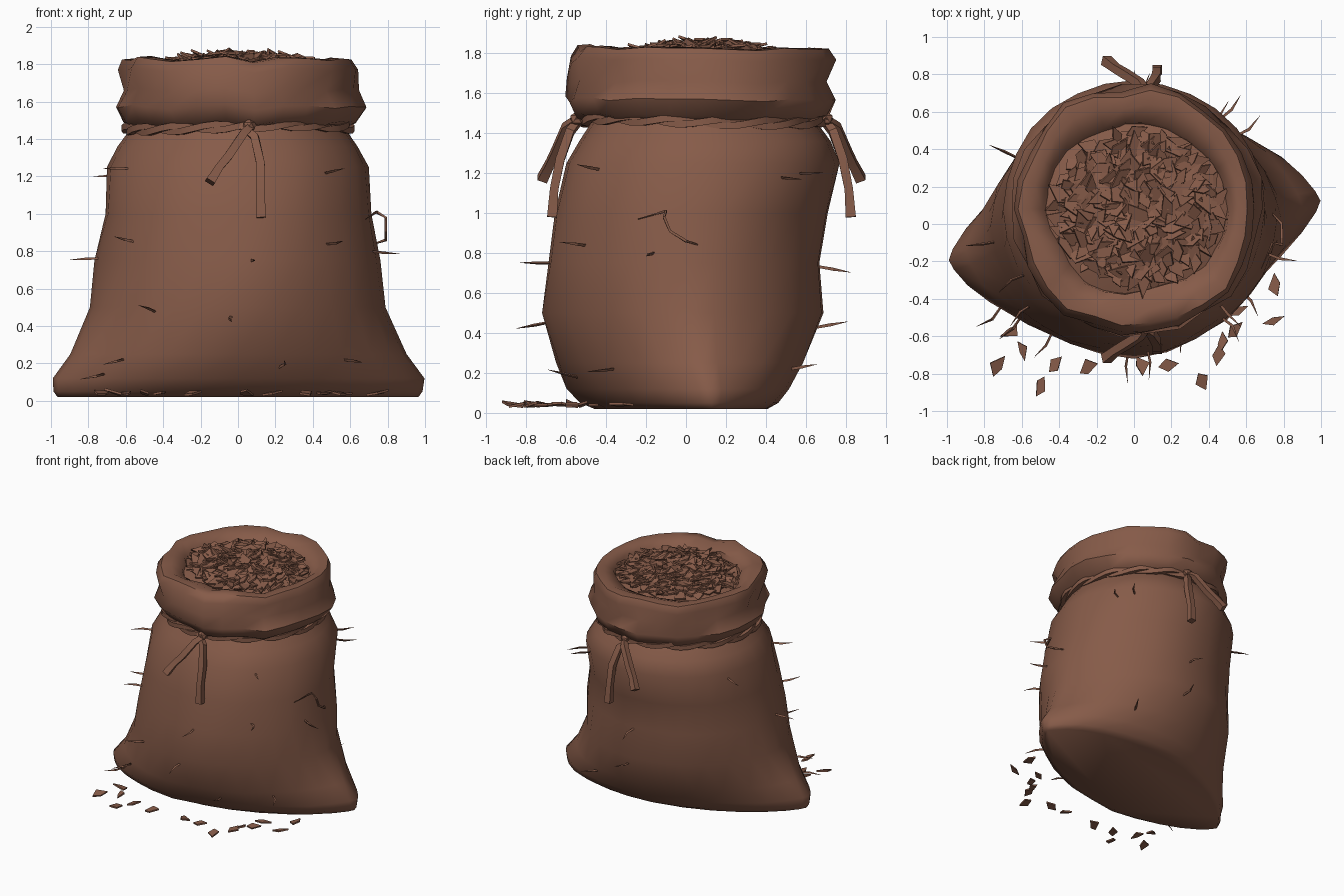
import bpy, bmesh, math, random
from mathutils import Vector, noise

if "Cube" in bpy.data.objects:
    bpy.data.objects.remove(bpy.data.objects["Cube"])

random.seed(4)
brown = bpy.data.materials.new("burlap_brown")
brown.diffuse_color = (0.24, 0.105, 0.066, 1)
brown.use_nodes = True
brown.node_tree.nodes["Principled BSDF"].inputs["Base Color"].default_value = brown.diffuse_color


def finish(bm, name, angle=None):
    bmesh.ops.recalc_face_normals(bm, faces=bm.faces)
    me = bpy.data.meshes.new(name)
    bm.to_mesh(me)
    bm.free()
    me.materials.append(brown)
    ob = bpy.data.objects.new(name, me)
    bpy.context.collection.objects.link(ob)
    if angle:
        bpy.ops.object.select_all(action='DESELECT')
        ob.select_set(True)
        bpy.context.view_layer.objects.active = ob
        bpy.ops.object.shade_smooth_by_angle(angle=math.radians(angle))
    return ob


def ring_point(row, t):
    """Point on a lens-like ring: z, half width, front y, back y, pointiness, skew."""
    z, a, yf, yb, p, k = row
    c, s = math.cos(t), math.sin(t)
    y = (yf + yb) / 2 + (yb - yf) / 2 * math.copysign(abs(s) ** p, s)
    return Vector((a * c, y + k * a * c, z))


def loft(bm, rows, n, wobble, cap=False):
    rings = []
    for row in rows:
        ring = []
        for i in range(n):
            v = ring_point(row, 2 * math.pi * i / n)
            ring.append(bm.verts.new(v + wobble(v)))
        rings.append(ring)
    for r0, r1 in zip(rings, rings[1:]):
        for i in range(n):
            j = (i + 1) % n
            bm.faces.new((r0[i], r0[j], r1[j], r1[i]))
    if cap:
        bm.faces.new(rings[0][::-1])
    return rings


# Sack body: flat pointed base rising to a round tied neck
BODY = [(0.02, .965, -.44, .39, 1.5, .16), (0.05, .99, -.50, .44, 1.5, .16),
        (0.12, 1.0, -.57, .50, 1.5, .16),
        (0.25, .905, -.64, .58, 1.4, .13), (0.50, .80, -.715, .69, 1.22, .05),
        (0.75, .76, -.685, .675, 1.06, .01), (1.00, .715, -.66, .71, 1.0, 0),
        (1.25, .70, -.605, .765, 1.0, 0), (1.36, .64, -.54, .72, 1.0, 0),
        (1.46, .57, -.47, .65, 1.0, 0)]


def body_wobble(v):
    if v.z < 0.03 or v.z > 1.4:
        return Vector()
    d = Vector((v.x, v.y, 0)).normalized()
    return d * 0.022 * noise.noise(v * 3.1)


bm = bmesh.new()
loft(bm, BODY, 28, body_wobble, cap=True)
finish(bm, "sack_body", 60)

# Rolled, crumpled cuff around the mouth
CUFF = [(1.45, .56, -.46, .64, 1, 0), (1.49, .61, -.55, .71, 1, 0),
        (1.57, .66, -.60, .755, 1, 0), (1.66, .62, -.575, .725, 1, 0),
        (1.77, .645, -.575, .735, 1, 0), (1.825, .62, -.54, .70, 1, 0),
        (1.83, .56, -.48, .64, 1, 0), (1.79, .49, -.39, .55, 1, 0),
        (1.70, .46, -.35, .51, 1, 0)]


def cuff_wobble(v):
    d = Vector((v.x, v.y - .08, 0)).normalized()
    amp = 0.0 if v.z < 1.47 else 1.0
    w = d * 0.05 * noise.noise(Vector((v.x * 4, v.y * 4, v.z * 5)))
    w.z = 0.03 * noise.noise(Vector((d.x * 3 + 7, d.y * 3, 1)))
    return w * amp + Vector((.01 * amp, 0, 0))


bm = bmesh.new()
loft(bm, CUFF, 26, cuff_wobble)
finish(bm, "rolled_cuff", 50)

# Mound under the chips
bm = bmesh.new()
mound = [(1.85 - 0.10 * r * r, .02 + .48 * r, .08 - .47 * r, .08 + .47 * r, 1, 0)
         for r in (1, .7, .4, .05)]
rings = loft(bm, mound, 18, lambda v: Vector())
bm.faces.new(rings[-1])
finish(bm, "chip_mound", 40)


def add_chip(bm, centre, size, tilt):
    """Thin uneven four-sided flake."""
    n = Vector((random.uniform(-tilt, tilt), random.uniform(-tilt, tilt), 1)).normalized()
    u = n.orthogonal().normalized()
    w = n.cross(u)
    a0 = random.uniform(0, 6.28)
    top, low = [], []
    for i in range(4):
        a = a0 + i * math.pi / 2 + random.uniform(-.4, .4)
        r = size * (random.uniform(.7, 1.2) if i % 2 else random.uniform(.3, .75))
        p = centre + u * math.cos(a) * r + w * math.sin(a) * r
        top.append(bm.verts.new(p + n * .006))
        low.append(bm.verts.new(p - n * .006))
    bm.faces.new(top)
    bm.faces.new(low[::-1])
    for i in range(4):
        j = (i + 1) % 4
        bm.faces.new((low[i], low[j], top[j], top[i]))


# Chips filling the mouth
bm = bmesh.new()
for i in range(260):
    r, t = math.sqrt((i + .5) / 260), i * 2.39996
    c = Vector((.02 + .44 * r * math.cos(t), .085 + .41 * r * math.sin(t),
                1.852 - .06 * r * r + random.uniform(-.014, .006)))
    add_chip(bm, c, random.uniform(.05, .085), .5)
finish(bm, "wood_chips")

# Chips spilled on the ground
SPILL = [(-.73, -.76), (-.59, -.67), (-.42, -.76), (-.5, -.86), (-.25, -.76), (.04, -.75),
         (.18, -.75), (.36, -.84), (.45, -.71), (.47, -.63), (.53, -.57), (.55, -.47),
         (.74, -.52), (.75, -.32), (-.65, -.58)]
bm = bmesh.new()
for x, y in SPILL:
    add_chip(bm, Vector((x, y, .042)), .062, .3)
finish(bm, "spilled_chips")


def tube(bm, pts, radii, n=4, closed=False):
    """Sweep a small polygon along a path."""
    pts = [Vector(p) for p in pts]
    m, rings = len(pts), []
    for i, p in enumerate(pts):
        a, b = (pts[i - 1], pts[(i + 1) % m]) if closed else (pts[max(i - 1, 0)], pts[min(i + 1, m - 1)])
        d = (b - a).normalized()
        up = Vector((0, 1, 0)) if not closed and abs(d.y) < .8 else Vector((0, 0, 1))
        u = d.cross(up).normalized()
        w = d.cross(u)
        rings.append([bm.verts.new(p + (u * math.cos(6.28318 * (k + .5) / n)
                                        + w * math.sin(6.28318 * (k + .5) / n)) * radii[i])
                      for k in range(n)])
    pairs = list(zip(rings, rings[1:])) + ([(rings[-1], rings[0])] if closed else [])
    for r0, r1 in pairs:
        for k in range(n):
            j = (k + 1) % n
            bm.faces.new((r0[k], r0[j], r1[j], r1[k]))
    if not closed:
        bm.faces.new(rings[0][::-1])
        bm.faces.new(rings[-1])


# Twisted two-strand neck rope
bm = bmesh.new()
for phase in (0, math.pi):
    path = []
    for i in range(60):
        t = 2 * math.pi * i / 60
        f = 8 * t + phase
        g = .015 * math.cos(f)
        path.append(ring_point((1.462 + .012 * math.sin(2 * t + 3.6) + .016 * math.sin(f),
                                .59 + g, -.515 - g, .68 + g, 1, 0), t))
    tube(bm, path, [.024] * 60, closed=True)
finish(bm, "neck_rope", 30)

# Loose tie ends, front and back
TIES = [[(.08, -.53, 1.48), (.03, -.60, 1.43), (-.05, -.65, 1.31), (-.10, -.68, 1.25), (-.15, -.72, 1.17)],
        [(.02, -.53, 1.47), (.09, -.58, 1.41), (.12, -.63, 1.27), (.12, -.66, 1.12), (.125, -.67, .98)]]
bm = bmesh.new()
for path in TIES:
    tube(bm, path, [.024, .03, .032, .03, .036])
    tube(bm, [(x, .155 - y, z) for x, y, z in path], [.024, .03, .032, .03, .036])
for y in (-.545, .70):
    bmesh.ops.create_icosphere(bm, subdivisions=1, radius=.04)
    bmesh.ops.translate(bm, verts=bm.verts[-12:], vec=(.06, y, 1.47))
finish(bm, "tie_ends", 30)


def surface(t, z):
    for r0, r1 in zip(BODY, BODY[1:]):
        if r0[0] <= z <= r1[0]:
            f = (z - r0[0]) / (r1[0] - r0[0])
            return ring_point([a + (b - a) * f for a, b in zip(r0, r1)], t)


# Straw splinters poking through the cloth: (angle in degrees, height)
STRAWS = [(212, 1.24), (222, .85), (275, .75), (309, .84), (312, 1.22), (236, .48), (268, .45),
          (308, .22), (228, .22), (222, .14), (283, .18), (188, .76), (48, 1.20), (38, 1.18),
          (155, 1.2), (90, .73), (85, .43), (62, .22), (345, .8)]
bm = bmesh.new()
for deg, z in STRAWS:
    t = math.radians(deg)
    p = surface(t, z)
    d = Vector((math.cos(t), math.sin(t), random.uniform(-.25, .25))).normalized()
    side = Vector((-d.y, d.x, 0)) * random.uniform(-.03, .03)
    tube(bm, [p - d * .05, p + d * .06 + side, p + d * .15], [.007, .009, .001], n=3)
# Bent twig on the right side
tube(bm, [(.68, -.24, .97), (.74, -.1, 1.01), (.79, -.11, .98), (.79, -.08, .91), (.79, .0, .86), (.70, .10, .83)],
     [.003, .009, .009, .009, .009, .003], n=4)
finish(bm, "straw_splinters")
